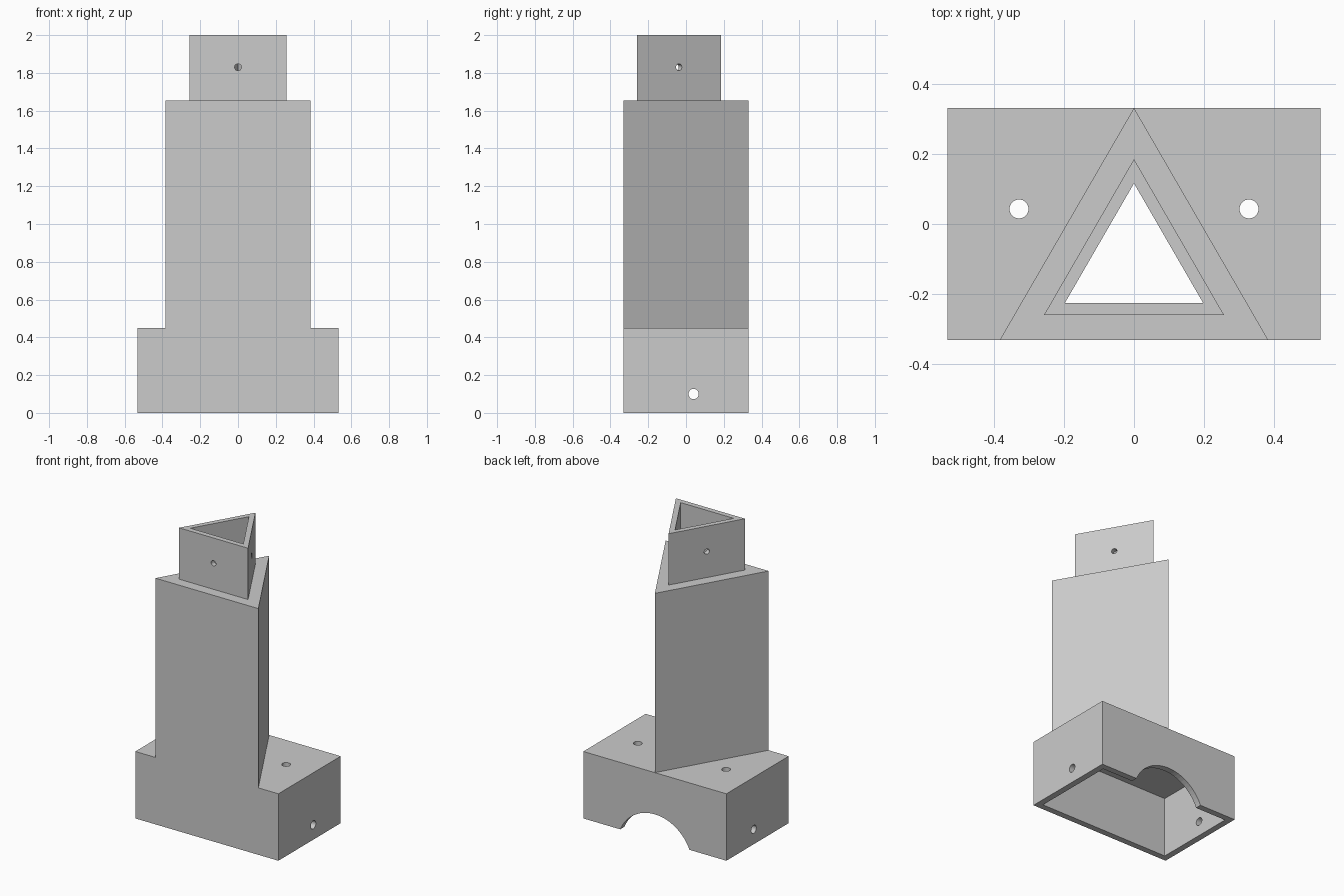
import bpy, bmesh, math
from mathutils import Vector

cube = bpy.data.objects.get("Cube")
if cube:
    bpy.data.objects.remove(cube, do_unlink=True)

grey = bpy.data.materials.new("light grey")
grey.use_nodes = True
colour = (0.6, 0.6, 0.6, 1)
grey.diffuse_color = colour
grey.node_tree.nodes["Principled BSDF"].inputs["Base Color"].default_value = colour


def prism(name, outline, z0, z1):
    """Extrude a flat outline upward from z0 to z1."""
    bm = bmesh.new()
    face = bm.faces.new([bm.verts.new((x, y, z0)) for x, y in outline])
    top = bmesh.ops.extrude_face_region(bm, geom=[face])["geom"]
    bmesh.ops.translate(bm, vec=(0, 0, z1 - z0),
                        verts=[v for v in top if isinstance(v, bmesh.types.BMVert)])
    bmesh.ops.recalc_face_normals(bm, faces=bm.faces[:])
    mesh = bpy.data.meshes.new(name)
    bm.to_mesh(mesh)
    bm.free()
    mesh.materials.append(grey)
    obj = bpy.data.objects.new(name, mesh)
    bpy.context.collection.objects.link(obj)
    return obj


def rectangle(hx, hy):
    return [(-hx, -hy), (hx, -hy), (hx, hy), (-hx, hy)]


def triangle(half, front, back):
    return [(-half, front), (half, front), (0, back)]


def rod(name, radius, start, end, sides=32):
    """Round cutter between two points."""
    a, b = Vector(start), Vector(end)
    circle = [(radius * math.cos(math.tau * i / sides),
               radius * math.sin(math.tau * i / sides)) for i in range(sides)]
    obj = prism(name, circle, 0, (b - a).length)
    turn = (b - a).to_track_quat("Z", "Y").to_matrix().to_4x4()
    turn.translation = a
    obj.data.transform(turn)
    return obj


def combine(target, tool, operation="DIFFERENCE"):
    """Apply a boolean, merge flat faces and remove the tool."""
    tool.hide_render = True
    mod = target.modifiers.new("Boolean", "BOOLEAN")
    mod.operation, mod.object, mod.solver = operation, tool, "EXACT"
    bpy.context.view_layer.objects.active = target
    bpy.ops.object.modifier_apply(modifier=mod.name)
    bpy.data.objects.remove(tool, do_unlink=True)
    bm = bmesh.new()
    bm.from_mesh(target.data)
    bmesh.ops.remove_doubles(bm, verts=bm.verts[:], dist=0.0001)
    bmesh.ops.dissolve_limit(bm, angle_limit=0.01, verts=bm.verts[:], edges=bm.edges[:])
    bm.to_mesh(target.data)
    bm.free()


# Main sizes
HX, HY, WALL = 0.532, 0.331, 0.042
BASE_TOP, TOWER_TOP, TOP = 0.45, 1.655, 2.0
bore = triangle(0.197, -0.225, 0.116)

# Base block and triangular tower
body = prism("base_and_tower", rectangle(HX, HY), 0, BASE_TOP)
combine(body, prism("tower", triangle(0.383, -HY, HY), BASE_TOP - 0.02, TOWER_TOP), "UNION")

# Hollow underside and triangular bore
combine(body, prism("cavity", rectangle(HX - WALL, HY - WALL), -0.1, BASE_TOP - WALL))
combine(body, prism("bore", bore, 0.2, TOP))

# Arch in the back wall
combine(body, rod("arch", 0.28, (0, 0.2, -0.11), (0, 0.5, -0.11), 64))

# Screw holes in the top and the sides of the base
for side in (-1, 1):
    combine(body, rod("top_hole", 0.027, (side * 0.328, 0.043, 0.3), (side * 0.328, 0.043, 0.6)))
    combine(body, rod("side_hole", 0.027, (side * 0.4, 0.04, 0.1), (side * 0.7, 0.04, 0.1)))

# Narrow triangular collar on top, with one pin hole per wall
collar = prism("top_collar", triangle(0.257, -0.26, 0.185), TOWER_TOP, TOP)
combine(collar, prism("bore", bore, 1.5, 2.2))
centre = Vector((0, -0.1117, 1.83))
for degrees in (-90, 30, 150):
    a = math.radians(degrees)
    way = Vector((math.cos(a), math.sin(a), 0))
    combine(collar, rod("pin_hole", 0.018, centre + way * 0.06, centre + way * 0.3))
